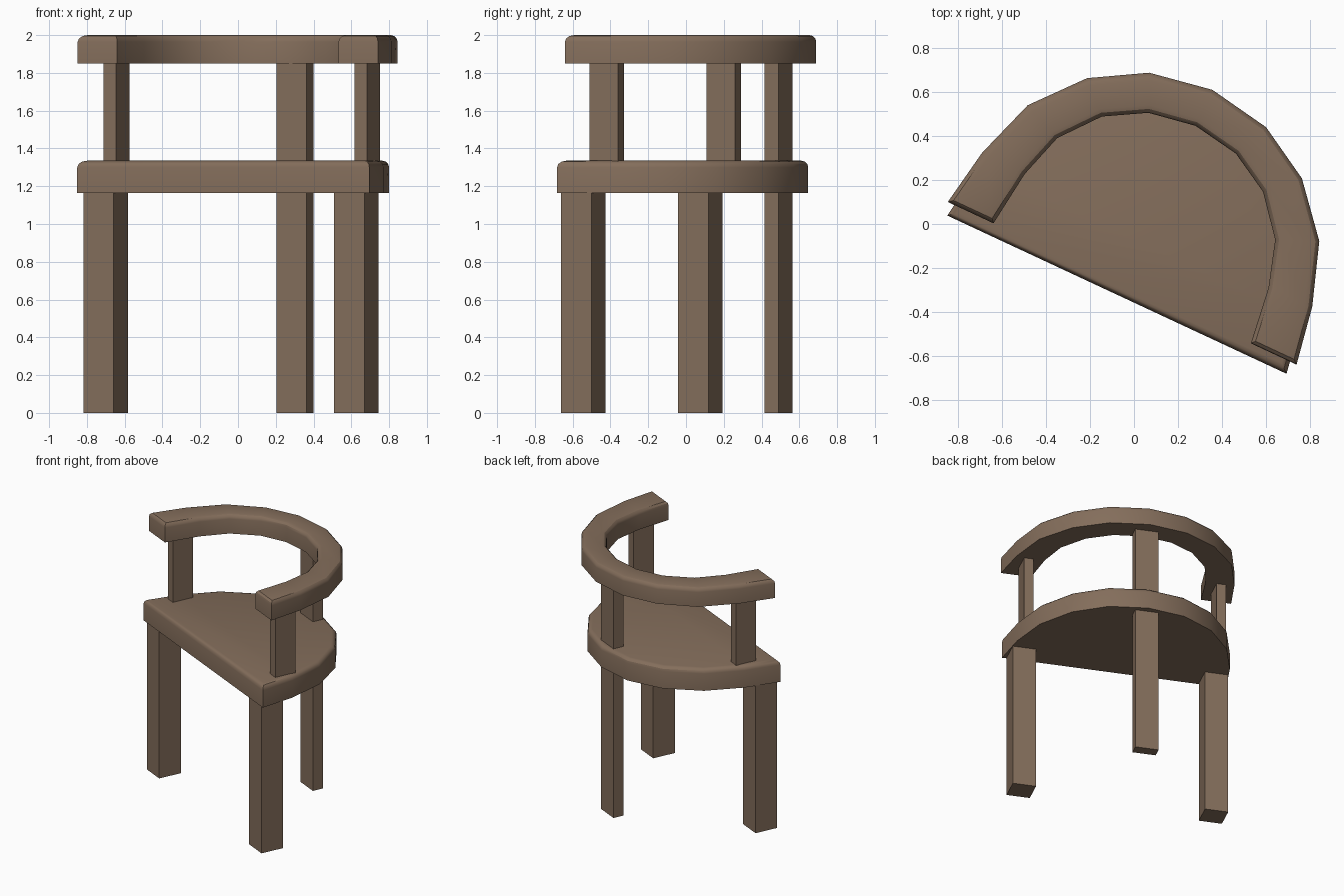
import bpy, bmesh, math
from mathutils import Matrix

if "Cube" in bpy.data.objects:
    bpy.data.objects.remove(bpy.data.objects["Cube"])

# the whole chair is turned about z; parts are built in its own left/right symmetric frame
PLACE = Matrix.Translation((-0.078, -0.322, 0)) @ Matrix.Rotation(math.radians(-25), 4, 'Z')

wood = bpy.data.materials.new("brown wood")
wood.diffuse_color = (0.23, 0.155, 0.105, 1)
wood.use_nodes = True
wood.node_tree.nodes["Principled BSDF"].inputs["Base Color"].default_value = wood.diffuse_color


def finish(name, bm, smooth=False):
    bmesh.ops.recalc_face_normals(bm, faces=bm.faces[:])
    bmesh.ops.transform(bm, matrix=PLACE, verts=bm.verts[:])
    me = bpy.data.meshes.new(name)
    bm.to_mesh(me)
    bm.free()
    me.materials.append(wood)
    ob = bpy.data.objects.new(name, me)
    bpy.context.collection.objects.link(ob)
    if smooth:
        bpy.ops.object.select_all(action='DESELECT')
        ob.select_set(True)
        bpy.context.view_layer.objects.active = ob
        bpy.ops.object.shade_smooth_by_angle(angle=math.radians(30))


def mirrored(half):
    """Full arc from the right half (first point at the end, last on the centre line)."""
    return half + [(-x, y) for x, y in reversed(half[:-1])]


def slab(name, polys, z0, z1):
    """Extrude flat polygons upward and round the top rim."""
    bm = bmesh.new()
    for poly in polys:
        bm.faces.new([bm.verts.new((x, y, z0)) for x, y in poly])
    bmesh.ops.remove_doubles(bm, verts=bm.verts[:], dist=1e-4)
    ext = bmesh.ops.extrude_face_region(bm, geom=bm.faces[:], use_keep_orig=True)
    top = [v for v in ext["geom"] if isinstance(v, bmesh.types.BMVert)]
    bmesh.ops.translate(bm, vec=(0, 0, z1 - z0), verts=top)
    bm.normal_update()
    rim = [e for e in bm.edges if all(v.co.z > z1 - 1e-4 for v in e.verts)
           and any(min(v.co.z for v in f.verts) < z1 - 1e-4 for f in e.link_faces)]
    bmesh.ops.bevel(bm, geom=rim, offset=0.035, segments=3, profile=0.5,
                    affect='EDGES', clamp_overlap=True)
    finish(name, bm, True)


def post(name, x, y, w, d, z0, z1):
    bm = bmesh.new()
    bmesh.ops.create_cube(bm, size=1, matrix=Matrix.Translation((x, y, (z0 + z1) / 2))
                          @ Matrix.Diagonal((w, d, z1 - z0, 1)))
    finish(name, bm)


# half-round seat
seat = mirrored([(.853, 0), (.81, .27), (.712, .55), (.53, .785), (.288, .935), (0, .985)])
slab("seat", [seat], 1.165, 1.335)

# curved arm and back rail, set slightly behind the seat
outer = mirrored([(.877, 0), (.83, .27), (.733, .554), (.54, .78), (.294, .922), (0, .973)])
inner = mirrored([(.647, 0), (.613, .264), (.548, .475), (.405, .65), (.22, .755), (0, .792)])
outer = [(x, y + .057) for x, y in outer]
inner = [(x, y + .057) for x, y in inner]
quads = [[outer[i], outer[i + 1], inner[i + 1], inner[i]] for i in range(len(outer) - 1)]
slab("arm_rail", quads, 1.85, 2.0)

# front legs and arm posts on both sides
for s, side in ((-1, "left"), (1, "right")):
    post("front_leg_" + side, s * .732, .097, .176, .178, 0, 1.17)
    post("arm_post_" + side, s * .733, .234, .072, .166, 1.33, 1.855)

# tall back leg running up to the rail
post("back_leg", 0, .896, .177, .083, 0, 1.855)
